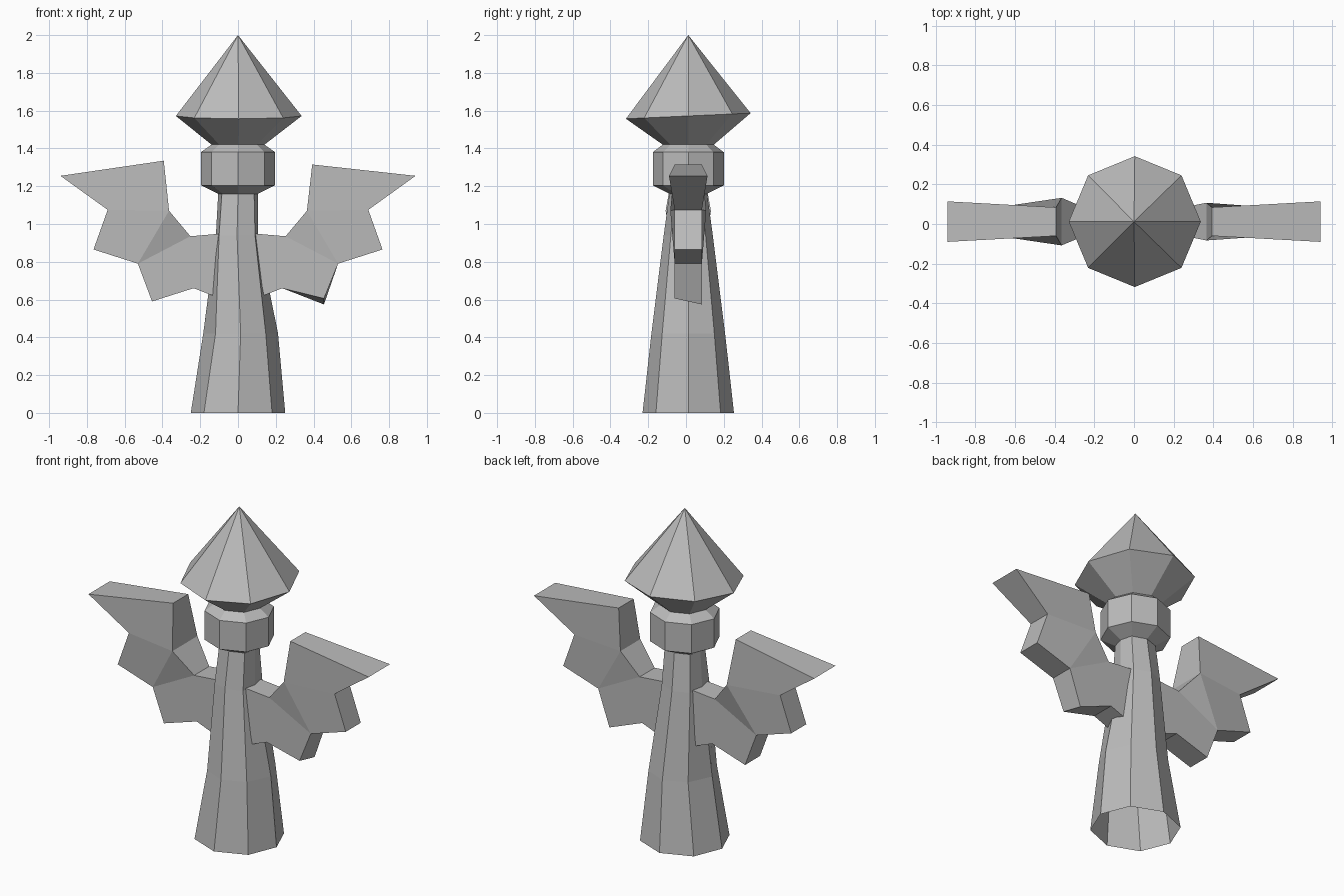
import bpy
import bmesh
from math import cos, sin, pi

cube = bpy.data.objects.get("Cube")
if cube:
    bpy.data.objects.remove(cube, do_unlink=True)

MID_Y = 0.012  # the whole model sits slightly back of the origin

stone = bpy.data.materials.new("grey_stone")
stone.use_nodes = True
GREY = (0.5, 0.5, 0.5, 1)
stone.diffuse_color = GREY
stone.node_tree.nodes["Principled BSDF"].inputs["Base Color"].default_value = GREY


def finish(name, bm):
    bmesh.ops.recalc_face_normals(bm, faces=bm.faces)
    mesh = bpy.data.meshes.new(name)
    bm.to_mesh(mesh)
    bm.free()
    mesh.materials.append(stone)
    obj = bpy.data.objects.new(name, mesh)
    bpy.context.collection.objects.link(obj)
    return obj


def octagon_stack(name, rings, tilt=0, apex=None):
    """Rings of (z, centre x, x radius, y radius, diagonal x factor)."""
    bm = bmesh.new()
    loops = []
    for z, cx, rx, ry, diag in rings:
        loop = []
        for i in range(8):
            a = i * pi / 4
            k = diag if i % 2 else 1
            y = ry * sin(a)
            lift = tilt * y if z > rings[0][0] else 0
            loop.append(bm.verts.new((cx + k * rx * cos(a), y + MID_Y, z + lift)))
        loops.append(loop)
    for low, high in zip(loops, loops[1:]):
        for i in range(8):
            j = (i + 1) % 8
            bm.faces.new((low[i], low[j], high[j], high[i]))
    if apex:
        tip = bm.verts.new((0, MID_Y, apex))
        for i in range(8):
            bm.faces.new((loops[-1][i], loops[-1][(i + 1) % 8], tip))
    return finish(name, bm)


# Tower shaft, open at the bottom
octagon_stack("tower_shaft", [
    (0, 0, 0.25, 0.242, 1.02),
    (0.42, 0.014, 0.198, 0.195, 0.95),
    (0.94, -0.005, 0.112, 0.13, 1.2),
    (1.16, 0, 0.105, 0.1, 1.15),
])

# Collar with bevelled rims
octagon_stack("collar", [
    (1.16, 0, 0.105, 0.1, 1.1),
    (1.205, 0, 0.197, 0.188, 1),
    (1.38, 0, 0.197, 0.188, 1),
    (1.42, 0, 0.14, 0.135, 1),
])

# Pointed roof
octagon_stack("roof", [
    (1.42, 0, 0.14, 0.135, 1),
    (1.572, 0.004, 0.333, 0.33, 1),
], tilt=0.045, apex=2.0)


def wing(name, side, top_z, waist, claw_drop):
    """Outline of (x, z, half thickness), split into panels on both faces."""
    outline = [
        (0.08, 0.6, 0.072), (0.235, 0.66, 0.072), (0.455, 0.59, 0.072),
        (0.53, 0.79, 0.072), (0.765, 0.865, 0.072), (0.69, 1.075, 0.072),
        (0.94, 1.255, 0.102), (0.393, top_z, 0.072), (0.365, 1.07, waist),
        (0.252, 0.935, 0.072), (0.08, 0.95, 0.072),
    ]
    panels = [(5, 6, 7, 8), (3, 4, 5, 8), (3, 8, 9), (1, 2, 3, 9), (0, 1, 9, 10)]
    bm = bmesh.new()
    sheets = []
    for sign in (-1, 1):
        sheet = []
        for i, (x, z, half) in enumerate(outline):
            drop = sign * claw_drop if i == 2 else 0
            sheet.append(bm.verts.new((side * x, MID_Y + sign * half, z - drop)))
        sheets.append(sheet)
        for panel in panels:
            bm.faces.new([sheet[i] for i in panel])
    front, back = sheets
    for i in range(len(outline)):
        j = (i + 1) % len(outline)
        bm.faces.new((front[i], front[j], back[j], back[i]))
    return finish(name, bm)


# Jagged wings, thicker at the bend on the right
wing("left_wing", 1, 1.315, 0.095, 0.016)
wing("right_wing", -1, 1.335, 0.12, 0)
